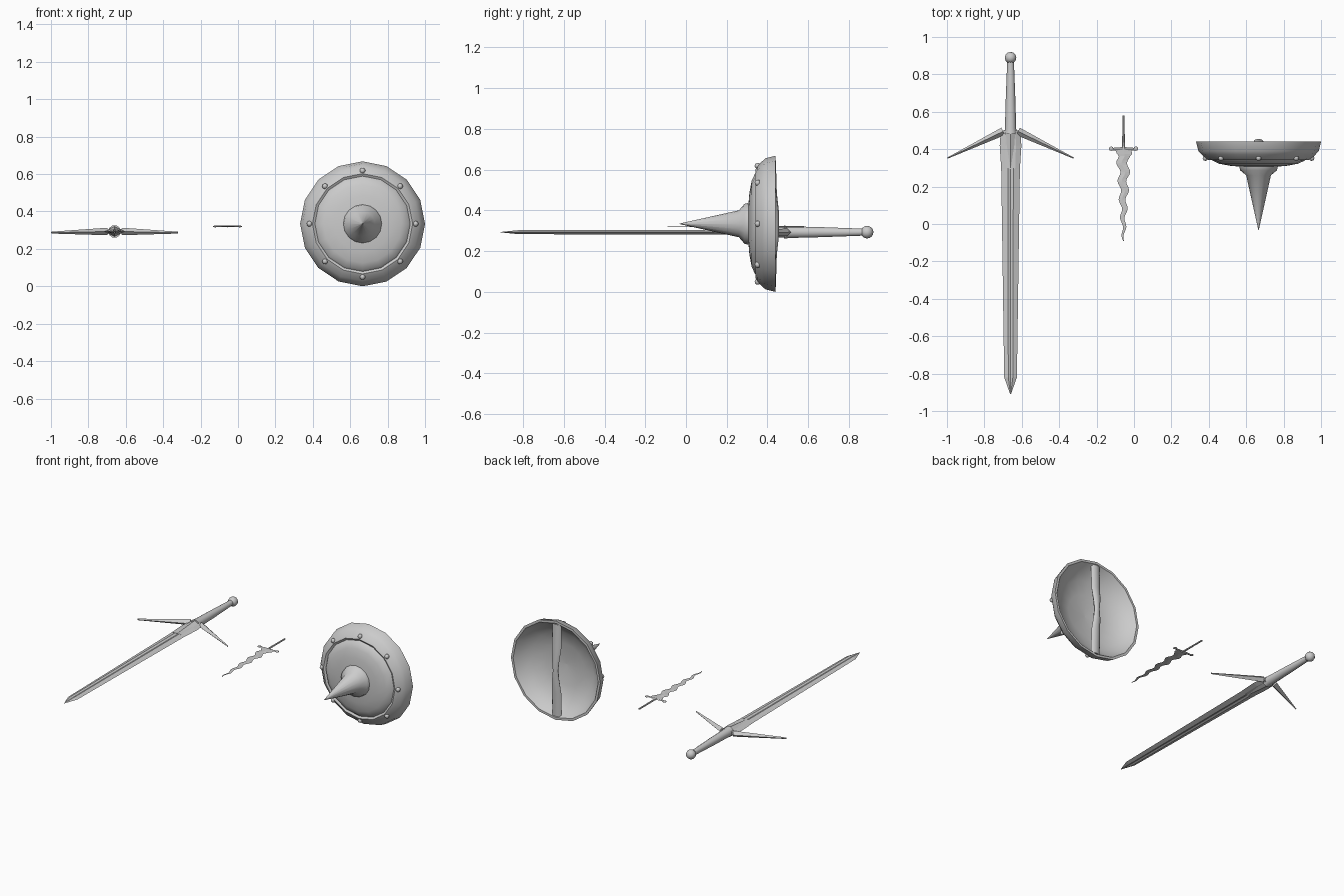
import bpy, bmesh, math
from mathutils import Vector, Matrix

cube = bpy.data.objects.get("Cube")
if cube:
    bpy.data.objects.remove(cube)

steel = bpy.data.materials.new("grey steel")
steel.use_nodes = True
steel.diffuse_color = (0.6, 0.6, 0.6, 1)
steel.node_tree.nodes["Principled BSDF"].inputs["Base Color"].default_value = (0.6, 0.6, 0.6, 1)


def finish(name, bm, angle=None):
    bmesh.ops.remove_doubles(bm, verts=bm.verts, dist=1e-5)
    bmesh.ops.recalc_face_normals(bm, faces=bm.faces)
    mesh = bpy.data.meshes.new(name)
    bm.to_mesh(mesh)
    bm.free()
    mesh.materials.append(steel)
    ob = bpy.data.objects.new(name, mesh)
    bpy.context.collection.objects.link(ob)
    if angle:
        bpy.ops.object.select_all(action="DESELECT")
        ob.select_set(True)
        bpy.context.view_layer.objects.active = ob
        bpy.ops.object.shade_smooth_by_angle(angle=math.radians(angle))
    return ob


def loft(name, rings, angle=None):
    """Skin a list of equally long point rings and cap both ends."""
    bm = bmesh.new()
    rows = [[bm.verts.new(p) for p in ring] for ring in rings]
    n = len(rows[0])
    for a, b in zip(rows, rows[1:]):
        for i in range(n):
            j = (i + 1) % n
            bm.faces.new((a[i], a[j], b[j], b[i]))
    bm.faces.new(rows[0])
    bm.faces.new(rows[-1])
    return finish(name, bm, angle)


def ring_y(cx, cz, y, rx, rz, n):
    """Ring of n points around the y axis."""
    return [(cx + rx * math.cos(2 * math.pi * i / n), y, cz + rz * math.sin(2 * math.pi * i / n))
            for i in range(n)]


def tapered_bar(name, start, end, w0, h0, w1, h1):
    """Four-sided bar with a diamond section, narrowing to its end."""
    start, end = Vector(start), Vector(end)
    side = (end - start).cross(Vector((0, 0, 1))).normalized()
    up = Vector((0, 0, 1))
    return loft(name, [[p + side * w, p + up * h, p - side * w, p - up * h]
                       for p, w, h in ((start, w0, h0), (end, w1, h1))])


# ---- Great sword ----
SX, SZ = -0.66, 0.293


def blade_ring(y, w, fuller, t):
    half = [(w, 0), (fuller, t), (0, t * 0.5), (-fuller, t)]
    lower = [(-w, 0), (-fuller, -t), (0, -t * 0.5), (fuller, -t)]
    return [(SX + x, y, SZ + z) for x, z in half + lower]


loft("sword_blade", [blade_ring(*s) for s in (
    (0.3, 0.05, 0.015, 0.012), (-0.82, 0.034, 0.012, 0.01), (-0.91, 0.002, 0.001, 0.001))])
loft("sword_ricasso", [ring_y(SX, SZ, y, w, t, 6) for y, w, t in (
    (0.295, 0.05, 0.012), (0.42, 0.058, 0.013), (0.5, 0.052, 0.018))])
loft("sword_grip", [ring_y(SX, SZ, y, r, r, 10) for y, r in (
    (0.48, 0.034), (0.51, 0.03), (0.66, 0.026), (0.87, 0.018))], 40)

bm = bmesh.new()
bmesh.ops.create_uvsphere(bm, u_segments=12, v_segments=8, radius=0.031,
                          matrix=Matrix.Translation((SX, 0.889, SZ)))
finish("sword_pommel", bm, 50)

for s, label in ((1, "left"), (-1, "right")):
    tapered_bar("sword_guard_" + label, (SX + s * 0.04, 0.495, SZ), (SX + s * 0.338, 0.352, SZ - 0.006),
                0.022, 0.02, 0.003, 0.005)
for s, label in ((1, "top"), (-1, "bottom")):
    tapered_bar("sword_langet_" + label, (SX, 0.5, SZ + s * 0.013), (SX, 0.3, SZ + s * 0.008),
                0.03, 0.016, 0.006, 0.004)

# ---- Wavy dagger ----
DX, DZ = -0.056, 0.32
rings = []
STEPS = 40
for i in range(STEPS + 1):
    f = i / STEPS
    w = 0.03 * (1 - f) ** 0.8 + 0.002
    if f < 0.06:
        w += 0.01
    cx = DX + 0.011 * (1 - 0.5 * f) * math.sin(f * 5 * 2 * math.pi) * min(1, f * 10)
    rings.append(ring_y(cx, DZ, 0.4 - 0.49 * f, w, 0.004 * (1 - f) + 0.0005, 4))
loft("dagger_blade", rings)
loft("dagger_grip", [ring_y(DX, DZ, y, r, 0.005, 6) for y, r in ((0.39, 0.009), (0.5, 0.006), (0.58, 0.006))])
loft("dagger_guard", [[(DX + x, 0.4 + a, DZ + b) for a, b in ((-w, 0), (0, 0.004), (w, 0), (0, -0.004))]
                      for x, w in ((-0.06, 0.007), (0, 0.012), (0.06, 0.007))])
for s, label in ((1, "left"), (-1, "right")):
    bm = bmesh.new()
    bmesh.ops.create_uvsphere(bm, u_segments=8, v_segments=6, radius=0.012,
                              matrix=Matrix.Translation((DX + s * 0.066, 0.403, DZ)) @ Matrix.Diagonal((1, 1, 0.4, 1)))
    finish("dagger_guard_knob_" + label, bm)

# ---- Round spiked shield ----
HX, HZ, R = 0.666, 0.334, 0.334
SIDES = 16
outer = [(0.001, -0.033), (0.066, 0.26), (0.098, 0.287), (0.103, 0.307), (0.15, 0.311), (0.21, 0.322),
         (0.245, 0.338), (0.255, 0.35), (0.268, 0.342), (0.285, 0.352), (0.305, 0.372),
         (0.322, 0.39), (R, 0.44)]
inner = [(0.318, 0.44), (0.29, 0.405), (0.23, 0.36), (0.14, 0.335), (0.001, 0.325)]
loft("shield_body", [ring_y(HX, HZ, y, r, r, SIDES) for r, y in outer + inner], 40)

# Rivets around the rim
bm = bmesh.new()
for k in range(8):
    a = k * math.pi / 4
    bmesh.ops.create_uvsphere(bm, u_segments=8, v_segments=6, radius=0.015, matrix=Matrix.Translation(
        (HX + 0.284 * math.cos(a), 0.352, HZ + 0.284 * math.sin(a))))
finish("shield_rivets", bm, 60)

# Upright hand grip across the hollow back
grip = ((-0.31, 0.034, 0.425), (-0.15, 0.035, 0.43), (-0.06, 0.026, 0.44), (0, 0.018, 0.44),
        (0.06, 0.026, 0.44), (0.15, 0.035, 0.43), (0.31, 0.034, 0.425))
loft("shield_hand_grip", [[(HX + w * math.cos(a), y + 0.016 * math.sin(a), HZ + z)
                           for a in (k * math.pi / 4 for k in range(8))] for z, w, y in grip], 50)
